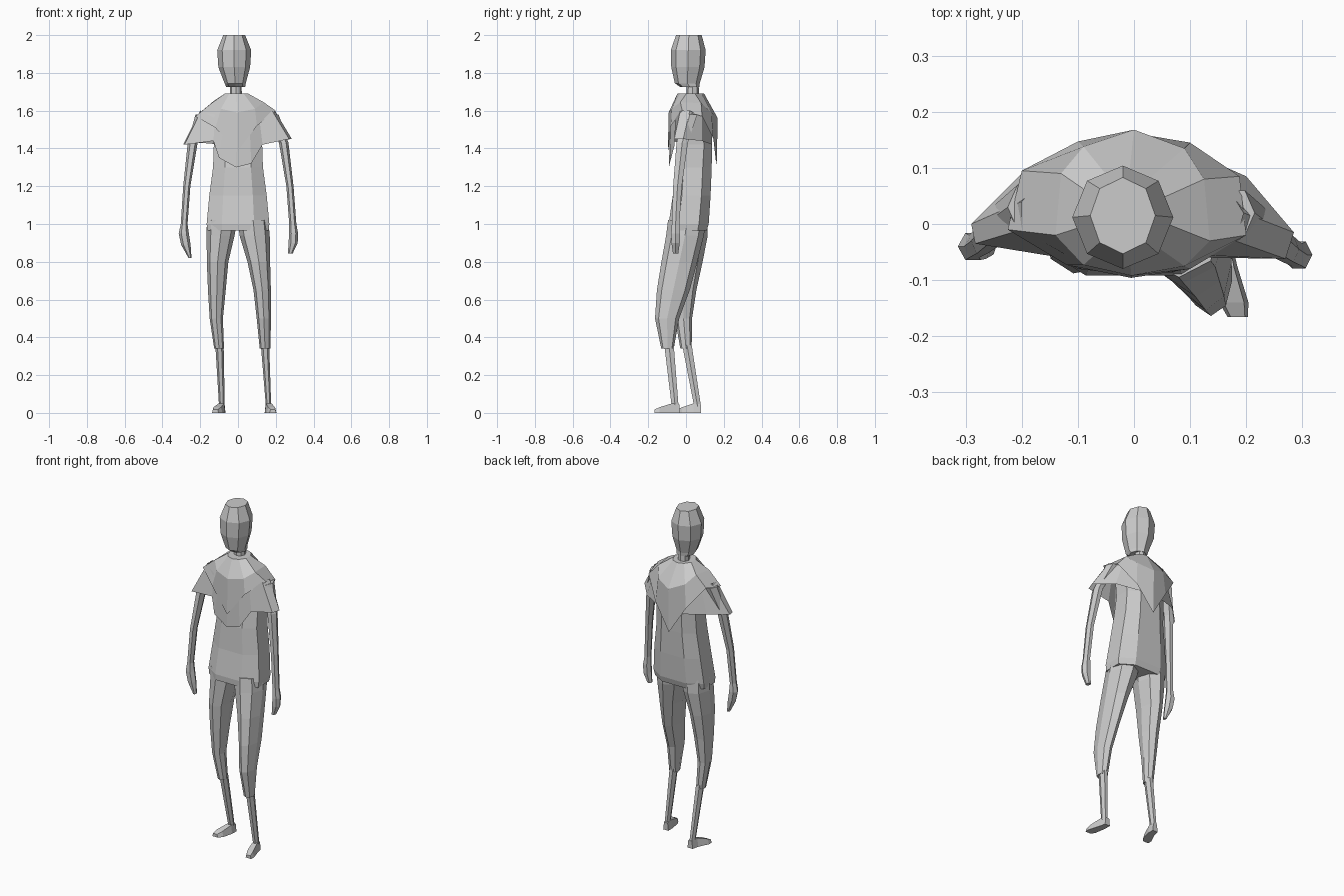
import bpy, bmesh, math
from mathutils import Vector

clay = bpy.data.materials.new("plain_grey")
clay.diffuse_color = (0.6, 0.6, 0.6, 1)


def skin(name, sections, caps=(True, True)):
    """Bridge matching loops of points into one flat-shaded part."""
    bm = bmesh.new()
    loops = [[bm.verts.new(p) for p in s] for s in sections]
    n = len(loops[0])
    for a, b in zip(loops, loops[1:]):
        for i in range(n):
            j = (i + 1) % n
            bm.faces.new((a[i], a[j], b[j], b[i]))
    if caps[0]:
        bm.faces.new(loops[0][::-1])
    if caps[1]:
        bm.faces.new(loops[-1])
    bmesh.ops.recalc_face_normals(bm, faces=bm.faces)
    me = bpy.data.meshes.new(name)
    bm.to_mesh(me)
    bm.free()
    me.materials.append(clay)
    ob = bpy.data.objects.new(name, me)
    bpy.context.collection.objects.link(ob)
    return ob


def ring(cx, cy, z, rx, ry, n=8, turn=0.0, power=1.0):
    """Horizontal ring that reaches exactly rx and ry."""
    pts = []
    for i in range(n):
        a = 2 * math.pi * (i + turn) / n
        c, s = math.cos(a), math.sin(a)
        pts.append((math.copysign(abs(c) ** power, c), math.copysign(abs(s) ** power, s)))
    mx, my = max(p[0] for p in pts), max(p[1] for p in pts)
    return [Vector((cx + rx * x / mx, cy + ry * y / my, z)) for x, y in pts]


def loft(name, rows, **kw):
    return skin(name, [ring(*r, **kw) for r in rows])


# Head and neck
loft("head", [(-.02, .015, 2.0, .058, .068), (-.02, .012, 1.92, .09, .092),
              (-.02, .01, 1.83, .084, .088), (-.015, .007, 1.745, .056, .066),
              (-.012, .02, 1.725, .05, .05)])
loft("neck", [(-.012, .035, 1.74, .03, .032), (-.01, .035, 1.64, .033, .035)])

# Torso and pelvis
loft("torso", [(0, .04, 1.66, .06, .05), (0, .04, 1.58, .14, .07),
               (0, .05, 1.42, .128, .088), (0, .038, 1.3, .132, .098),
               (0, .03, 1.15, .152, .1), (0, .014, 1.0, .166, .106),
               (0, .01, .965, .162, .1)], turn=.5, power=.75)

# Trouser legs, the right-hand one stepping forward
loft("forward_leg", [(.08, .005, 1.02, .08, .1), (.088, -.005, .94, .08, .1),
                     (.11, -.035, .8, .06, .095), (.128, -.067, .65, .046, .087),
                     (.137, -.1, .5, .038, .064), (.143, -.098, .34, .028, .033)])
loft("rear_leg", [(-.085, .015, 1.02, .08, .1), (-.092, .015, .94, .074, .1),
                  (-.108, .0, .8, .057, .088), (-.112, -.01, .65, .047, .065),
                  (-.115, -.013, .5, .035, .045), (-.1, 0, .34, .026, .03)])

# Thin shins
loft("forward_shin", [(.143, -.09, .36, .022, .025), (.162, -.057, .03, .014, .018)], n=6)
loft("rear_shin", [(-.098, .005, .36, .022, .025), (-.085, .062, .03, .015, .018)], n=6)


def foot(name, rows):
    """Wedge foot: rows of centre x, y, half width, top height."""
    skin(name, [[Vector((x - w, y, 0)), Vector((x + w, y, 0)),
                 Vector((x + w * .7, y, h)), Vector((x - w * .7, y, h))]
                for x, y, w, h in rows])


foot("forward_foot", [(.158, -.035, .017, .045), (.163, -.075, .021, .05),
                      (.178, -.14, .026, .03), (.185, -.166, .018, .018)])
foot("rear_foot", [(-.083, .08, .017, .045), (-.088, .04, .021, .05),
                   (-.11, -.02, .028, .03), (-.12, -.045, .018, .018)])

# Arms with mitten hands
loft("left_arm", [(-.19, .03, 1.58, .035, .04), (-.24, .0, 1.43, .026, .03),
                  (-.271, -.03, 1.2, .019, .023), (-.285, -.04, 1.0, .018, .02),
                  (-.287, -.04, .95, .027, .024), (-.276, -.04, .89, .025, .022),
                  (-.254, -.042, .82, .008, .012)], n=6)
loft("right_arm", [(.18, .02, 1.58, .035, .04), (.242, -.02, 1.43, .025, .03),
                   (.275, -.045, 1.2, .019, .023), (.29, -.055, 1.0, .019, .02),
                   (.294, -.055, .95, .024, .024), (.292, -.055, .9, .024, .022),
                   (.277, -.055, .845, .013, .014)], n=6)

# Lower cape with a bib in front
cape_top = [(-.01, -.085, 1.55), (.06, -.08, 1.56), (.11, -.055, 1.58), (.18, -.03, 1.6),
            (.195, .02, 1.6), (.155, .085, 1.57), (.06, .14, 1.54), (-.06, .14, 1.54),
            (-.16, .085, 1.57), (-.2, .04, 1.6), (-.2, -.01, 1.59), (-.12, -.055, 1.58),
            (-.07, -.075, 1.56)]
cape_hem = [(-.01, -.09, 1.3), (.07, -.086, 1.32), (.13, -.06, 1.42), (.27, -.062, 1.45),
            (.285, -.015, 1.45), (.2, .085, 1.44), (.08, .138, 1.42), (-.08, .138, 1.42),
            (-.2, .09, 1.43), (-.29, .0, 1.42), (-.283, -.035, 1.42), (-.13, -.06, 1.44),
            (-.1, -.08, 1.35)]
skin("lower_cape", [cape_top, cape_hem], caps=(False, False))

# Upper shawl pointed at chest and back
collar = [Vector((-.008 + .062 * math.sin(a), .025 - .07 * math.cos(a), 1.692))
          for a in (2 * math.pi * i / 10 for i in range(10))]
shawl_mid = [(-.005, -.092, 1.59), (.09, -.075, 1.61), (.135, -.03, 1.645), (.125, .08, 1.64),
             (.09, .135, 1.59), (0, .168, 1.56), (-.09, .138, 1.6), (-.13, .09, 1.65),
             (-.14, -.02, 1.64), (-.09, -.073, 1.61)]
shawl_hem = [(-.005, -.096, 1.38), (.1, -.08, 1.52), (.2, -.02, 1.6), (.188, .085, 1.57),
             (.1, .145, 1.45), (0, .162, 1.3), (-.1, .147, 1.46), (-.2, .095, 1.59),
             (-.225, -.01, 1.57), (-.12, -.073, 1.51)]
skin("upper_shawl", [collar, shawl_mid, shawl_hem], caps=(True, False))
